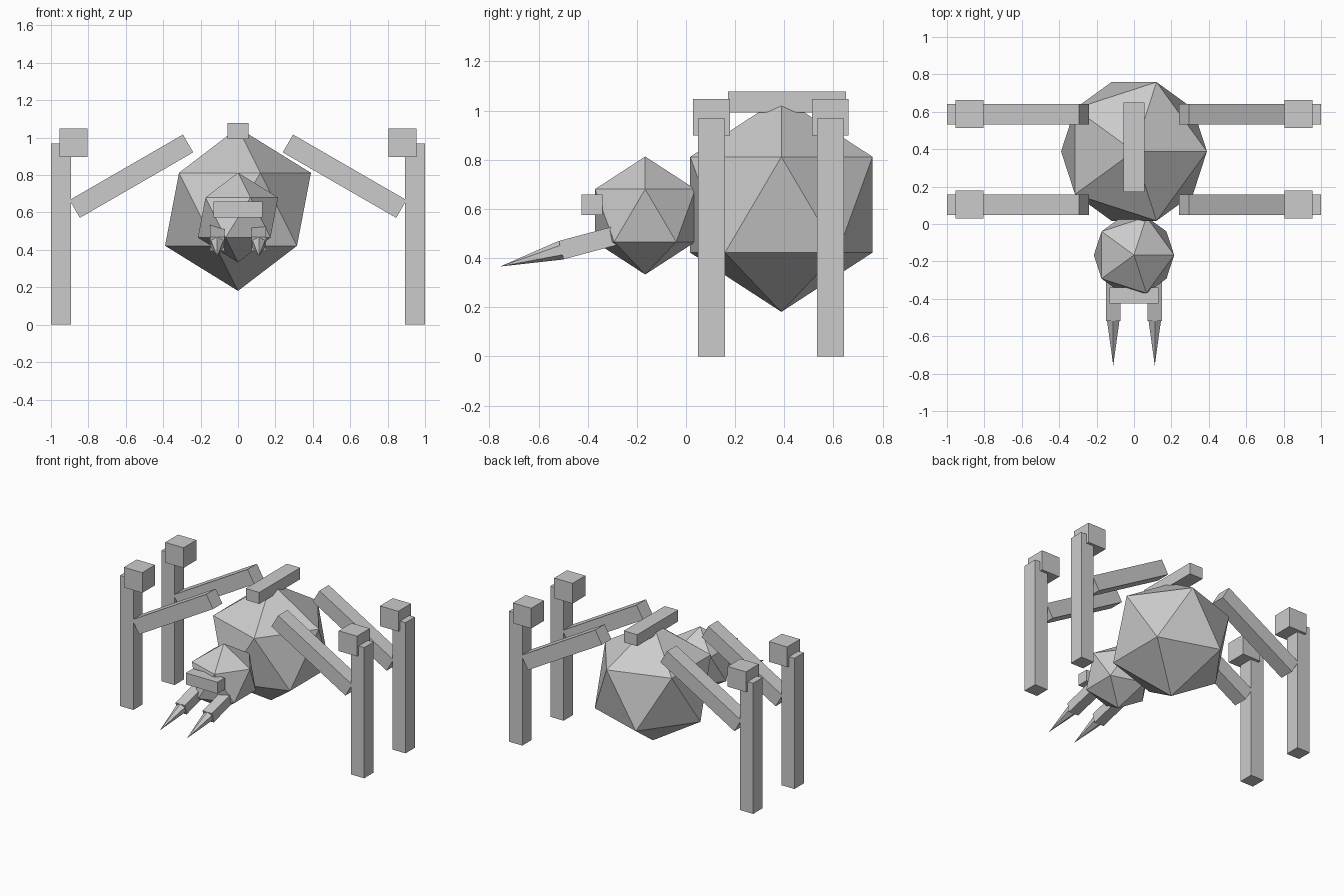
import bpy
from math import radians, cos, sin

if "Cube" in bpy.data.objects:
    bpy.data.objects.remove(bpy.data.objects["Cube"])


def box(name, centre, size, rot=(0, 0, 0)):
    bpy.ops.mesh.primitive_cube_add(size=1, location=centre, rotation=rot)
    ob = bpy.context.object
    ob.name = name
    ob.scale = size
    return ob


def ball(name, centre, radius):
    bpy.ops.mesh.primitive_ico_sphere_add(subdivisions=1, radius=radius, location=centre)
    bpy.context.object.name = name


# Faceted abdomen and head
ball("abdomen", (0, 0.388, 0.617), 0.436)
ball("head", (0, -0.166, 0.573), 0.24)

# Ridge along the back and the eye bar
box("back_ridge", (0, 0.41, 1.035), (0.11, 0.48, 0.085))
box("eye_bar", (0, -0.383, 0.617), (0.26, 0.085, 0.085))

# Four legs: sloping thigh, knee block, upright shin
for side, s in (("left", 1), ("right", -1)):
    for pos, y in (("front", 0.104), ("back", 0.587)):
        tag = f"{pos}_{side}"
        box(f"{tag}_thigh", (s * 0.57, y, 0.794), (0.70, 0.11, 0.11),
            (0, radians(30) * s, 0))
        box(f"{tag}_knee", (s * 0.88, y, 0.973), (0.15, 0.15, 0.15))
        box(f"{tag}_shin", (s * 0.946, y, 0.484), (0.108, 0.11, 0.968))

    # Jaw rod with a pointed fang, pitched down 15 degrees
    a = radians(15)
    joint_y, joint_z = -0.508, 0.432
    half = 0.125
    box(f"{side}_jaw", (s * 0.111, joint_y + half * cos(a), joint_z + half * sin(a)),
        (0.077, 2 * half, 0.077), (a, 0, 0))
    length = 0.257
    bpy.ops.mesh.primitive_cone_add(
        vertices=6, radius1=0.039, radius2=0, depth=length,
        location=(s * 0.111, joint_y - length / 2 * cos(a), joint_z - length / 2 * sin(a)),
        rotation=(radians(90) + a, 0, 0))
    bpy.context.object.name = f"{side}_fang"
